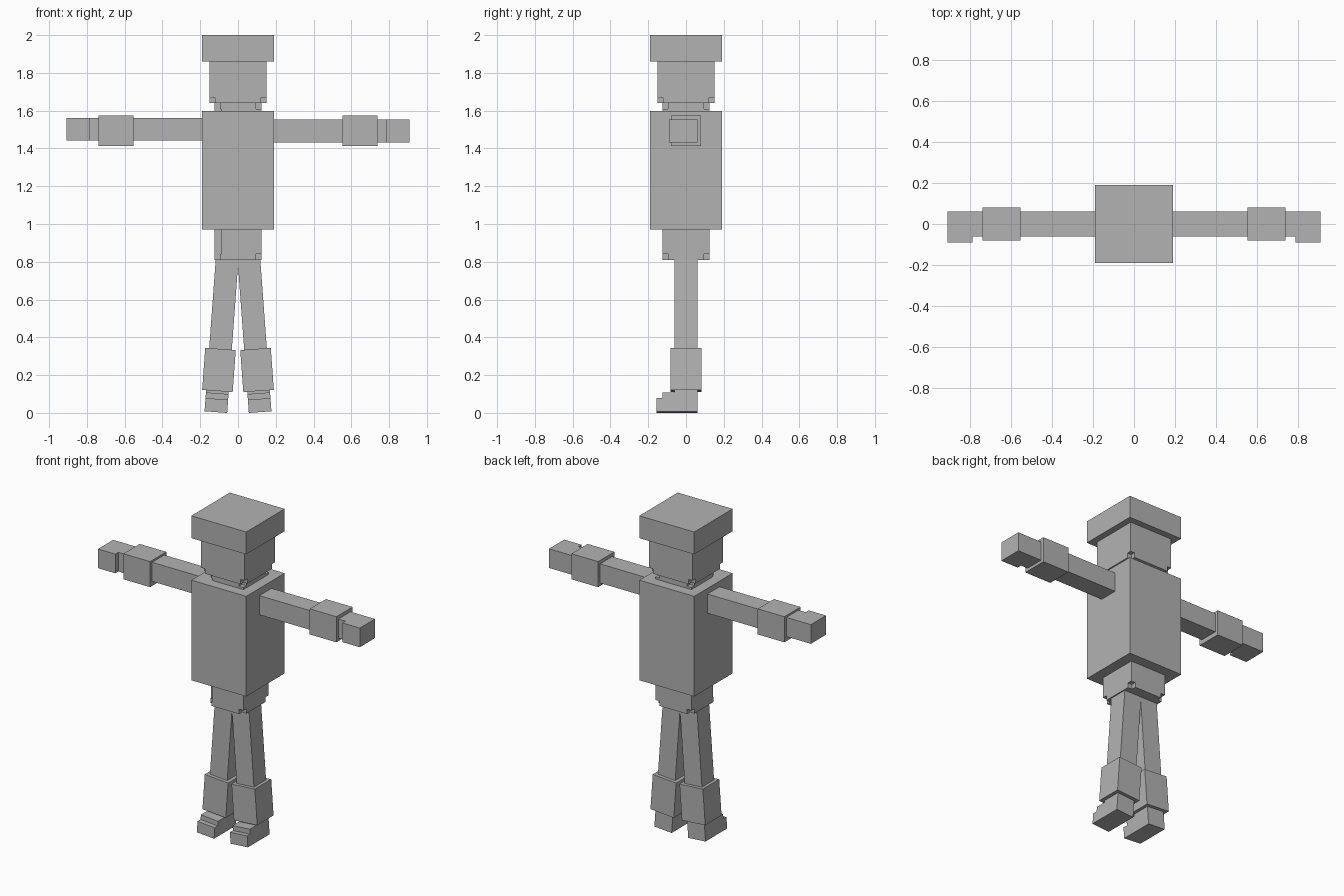
import bpy, bmesh, math
from mathutils import Matrix, Vector

if "Cube" in bpy.data.objects:
    bpy.data.objects.remove(bpy.data.objects["Cube"])

grey = bpy.data.materials.new("grey")
grey.diffuse_color = (0.45, 0.45, 0.45, 1)
grey.use_nodes = True
grey.node_tree.nodes["Principled BSDF"].inputs["Base Color"].default_value = grey.diffuse_color


def build(name, prisms, matrix=None):
    """Extrude (axis, outline, start, end) prisms into one flat-shaded object."""
    bm = bmesh.new()
    for axis, outline, a, b in prisms:
        pts = [(a, u, v) if axis == "x" else (u, v, a) for u, v in outline]
        face = bm.faces.new([bm.verts.new(p) for p in pts])
        ext = bmesh.ops.extrude_face_region(bm, geom=[face])["geom"]
        step = Vector((b - a, 0, 0)) if axis == "x" else Vector((0, 0, b - a))
        bmesh.ops.translate(bm, vec=step, verts=[g for g in ext if isinstance(g, bmesh.types.BMVert)])
        if face.is_valid and not any(len(e.link_faces) == 1 for e in face.edges):
            pass
        else:
            bmesh.ops.holes_fill(bm, edges=[e for e in bm.edges if len(e.link_faces) == 1])
    if matrix:
        bm.transform(matrix)
    bmesh.ops.recalc_face_normals(bm, faces=bm.faces)
    mesh = bpy.data.meshes.new(name)
    bm.to_mesh(mesh)
    bm.free()
    mesh.materials.append(grey)
    obj = bpy.data.objects.new(name, mesh)
    bpy.context.collection.objects.link(obj)
    return obj


def rect(u0, u1, v0, v1):
    return [(u0, v0), (u1, v0), (u1, v1), (u0, v1)]


def square(h):
    return rect(-h, h, -h, h)


def notched(h, n, corners=(0, 1, 2, 3)):
    """Square outline with small square bites at the chosen corners."""
    out = []
    for i, (x, y) in enumerate(square(h)):
        ix, iy = x - math.copysign(n, x), y - math.copysign(n, y)
        bite = [(x, iy), (ix, iy), (ix, y)]
        out += ([(x, y)] if i not in corners else bite if i % 2 == 0 else bite[::-1])
    return out


# Hat, head and jacket
build("hat", [("z", square(0.19), 1.86, 2.0)])
build("head", [("z", notched(0.15, 0.028), 1.64, 1.67),
               ("z", square(0.15), 1.67, 1.86)])
build("jacket", [("z", square(0.19), 0.97, 1.597)])

# Inner body showing as hips and neck, front left edge cut along its height
build("inner_body", [("z", notched(0.125, 0.03), 0.81, 0.84),
                     ("z", notched(0.125, 0.035, (0,)), 0.84, 1.61),
                     ("z", notched(0.125, 0.03), 1.61, 1.64)])

for side, s, arm_z in (("left", -1, 1.502), ("right", 1, 1.492)):
    # Arm with a thumb ridge on the front of the hand, and a cuff
    build(side + "_arm", [
        ("x", rect(-0.06, 0.06, arm_z - 0.06, arm_z + 0.06), s * 0.17, s * 0.907),
        ("x", rect(-0.09, -0.06, arm_z - 0.06, arm_z + 0.06), s * 0.787, s * 0.907)])
    build(side + "_cuff", [
        ("x", rect(-0.08, 0.08, 1.414, 1.574), s * 0.553, s * 0.738)])

    # Splayed leg with stepped shoe, and boot cuff
    tilt = (Matrix.Translation((s * 0.058, 0, 0.81))
            @ Matrix.Rotation(math.radians(-4.2 * s), 4, "Y")
            @ Matrix.Translation((0, 0, -0.808)))
    shoe = [(-0.155, 0.0), (0.06, 0.0), (0.06, 0.83), (-0.06, 0.83),
            (-0.06, 0.1), (-0.125, 0.1), (-0.125, 0.07), (-0.155, 0.07)]
    build(side + "_leg", [("x", shoe, -0.06, 0.06)], tilt)
    build(side + "_boot_cuff", [("z", square(0.081), 0.112, 0.335)], tilt)
